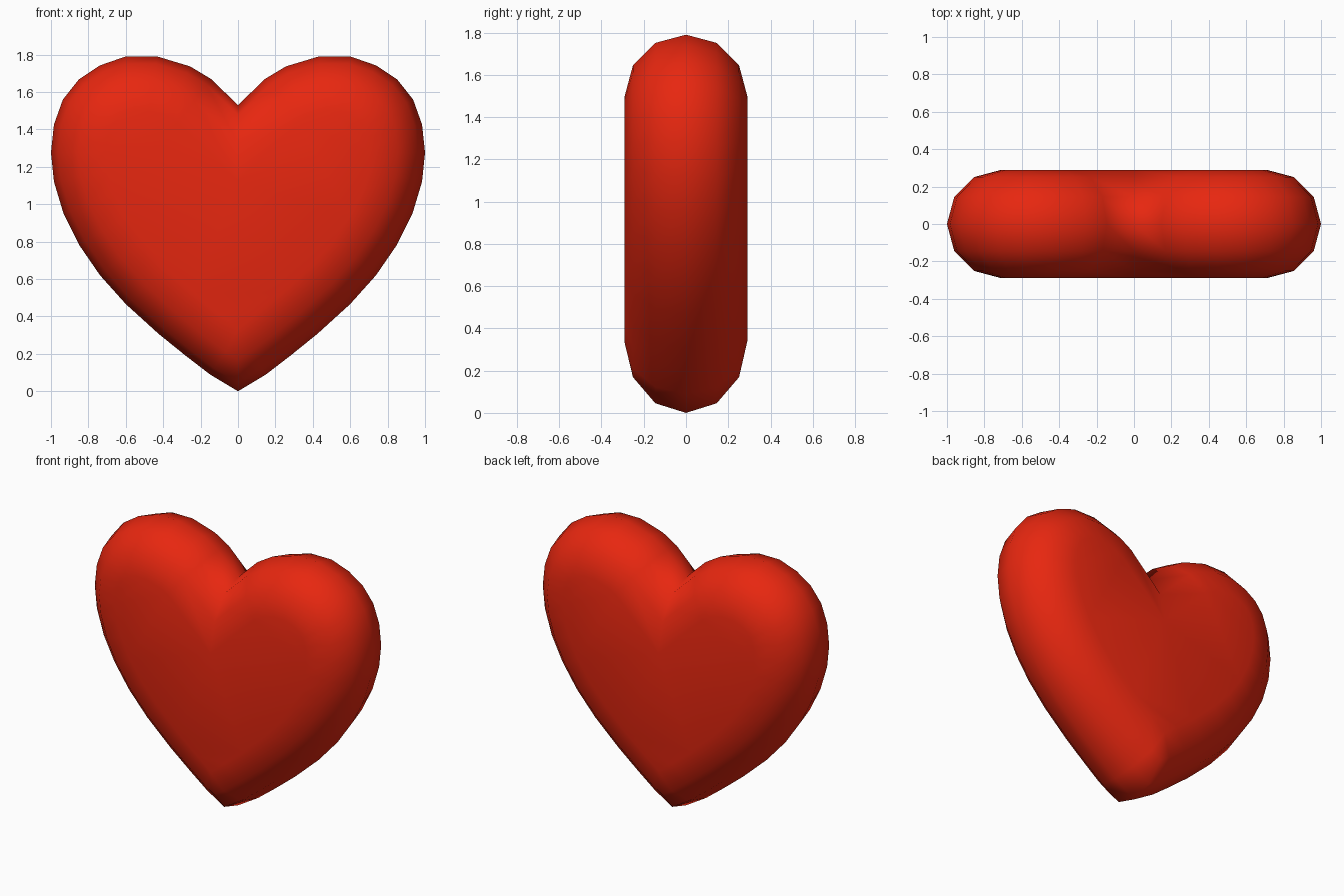
import bpy
import bmesh
import math
from mathutils import Vector

cube = bpy.data.objects.get("Cube")
if cube:
    bpy.data.objects.remove(cube, do_unlink=True)

RADIUS = 0.29   # half thickness and rounding radius
STEPS = 3       # rounding segments from rim to flat face

# Right half of the outline, from bottom tip to top cleft
half = [(0, 0), (.15, .09), (.28, .19), (.425, .307), (.60, .466), (.738, .62),
        (.85, .783), (.933, .95), (.984, 1.12), (1, 1.276), (.984, 1.426),
        (.936, 1.56), (.85, 1.668), (.738, 1.742), (.60, 1.79), (.433, 1.79),
        (.257, 1.737), (.145, 1.67), (0, 1.53)]
outline = [Vector(p) for p in half]
outline += [Vector((-x, z)) for x, z in half[-2:0:-1]]


def inset(points, distance):
    """Move a closed outline inward with mitred corners, kept on its own side."""
    result = []
    for i, p in enumerate(points):
        a = (p - points[i - 1]).normalized()
        b = (points[(i + 1) % len(points)] - p).normalized()
        na, nb = Vector((-a.y, a.x)), Vector((-b.y, b.x))
        q = p + (na + nb) * (distance / (1 + na.dot(nb)))
        if abs(p.x) < 1e-5 or q.x * p.x < 0:
            q.x = 0
        result.append(q)
    return result


# Rounded heart: rings from front face to back face
bm = bmesh.new()
rings = []
for k in range(-STEPS, STEPS + 1):
    angle = k / STEPS * math.pi / 2
    ring = inset(outline, RADIUS * (1 - math.cos(angle)))
    rings.append([bm.verts.new((p.x, RADIUS * math.sin(angle), p.y)) for p in ring])

count = len(outline)
for r, s in zip(rings, rings[1:]):
    for i in range(count):
        j = (i + 1) % count
        bm.faces.new((r[i], r[j], s[j], s[i]))
caps = [bm.faces.new(rings[0]), bm.faces.new(rings[-1])]
bmesh.ops.remove_doubles(bm, verts=rings[0] + rings[-1], dist=0.02)
caps = [f for f in bm.faces if len(f.verts) > 4]
bmesh.ops.triangulate(bm, faces=caps)
bmesh.ops.recalc_face_normals(bm, faces=bm.faces)
for face in bm.faces:
    face.smooth = True

mesh = bpy.data.meshes.new("heart")
bm.to_mesh(mesh)
bm.free()
heart = bpy.data.objects.new("heart", mesh)
bpy.context.collection.objects.link(heart)

# Red material
color = (0.8, 0.02, 0.005, 1)
red = bpy.data.materials.new("red")
red.use_nodes = True
red.diffuse_color = color
red.node_tree.nodes["Principled BSDF"].inputs["Base Color"].default_value = color
mesh.materials.append(red)
